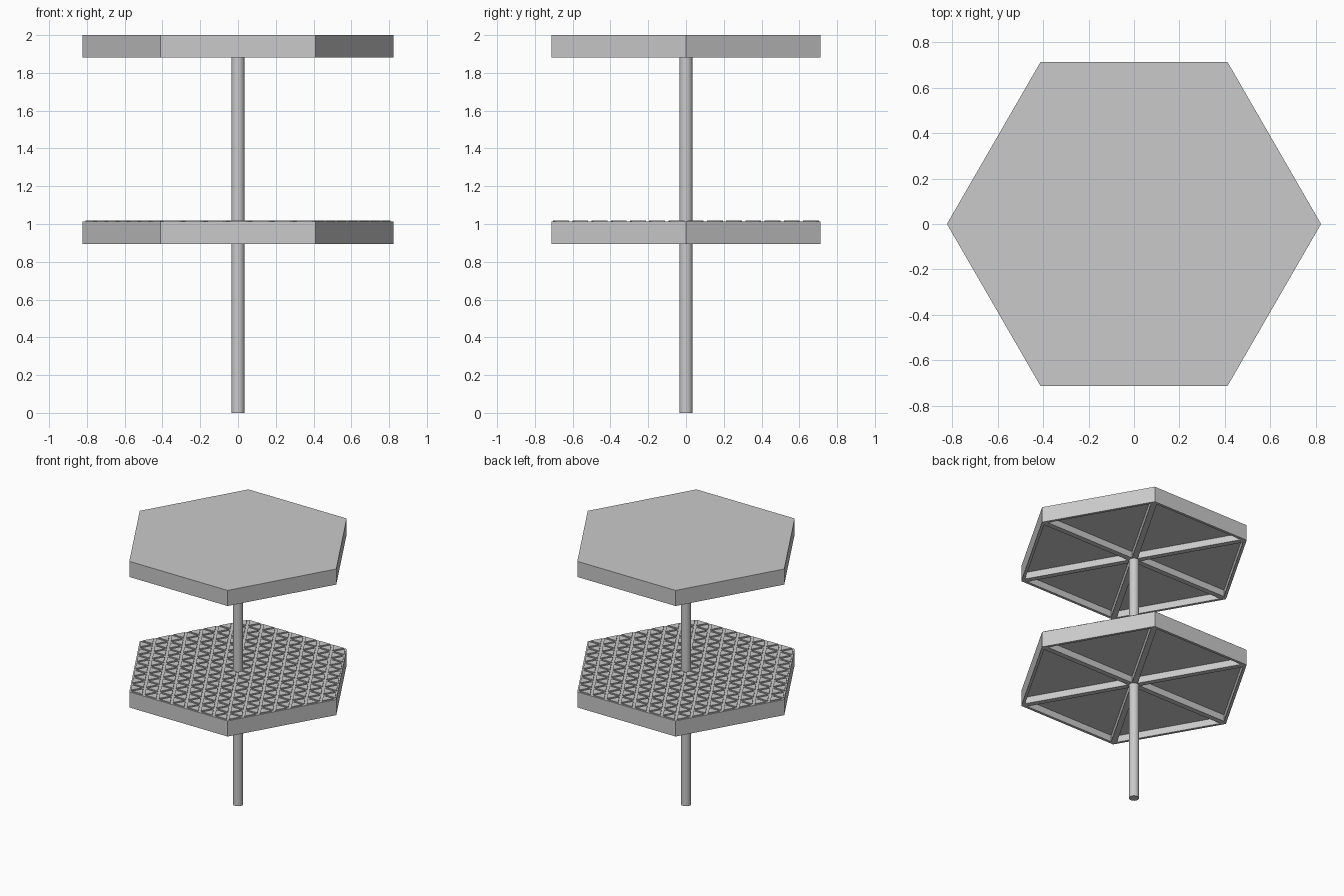
import bpy, bmesh, math
from mathutils import Vector

RADIUS = 0.823       # centre to corner of each hexagonal deck
THICK = 0.118
RECESS = 0.05        # depth of the pockets between the ribs
RIB = 0.02           # rim width, and half the rib width
CELLS = 7            # triangular tiles along one hexagon side
LOWER_Z, UPPER_Z = 0.894, 1.882

if "Cube" in bpy.data.objects:
    bpy.data.objects.remove(bpy.data.objects["Cube"], do_unlink=True)

grey = bpy.data.materials.new("light_grey")
grey.use_nodes = True
colour = (0.59, 0.59, 0.59, 1)
grey.diffuse_color = colour
grey.node_tree.nodes["Principled BSDF"].inputs["Base Color"].default_value = colour


def make_object(name, bm):
    bmesh.ops.recalc_face_normals(bm, faces=bm.faces)
    mesh = bpy.data.meshes.new(name)
    bm.to_mesh(mesh)
    bm.free()
    mesh.materials.append(grey)
    obj = bpy.data.objects.new(name, mesh)
    bpy.context.collection.objects.link(obj)
    return obj


def make_deck(name, z):
    """Hexagonal slab with a rim and six ribs underneath."""
    bm = bmesh.new()
    corners = [(RADIUS * math.cos(math.radians(60 * i)),
                RADIUS * math.sin(math.radians(60 * i))) for i in range(6)]
    low = [bm.verts.new((x, y, z)) for x, y in corners]
    top = [bm.verts.new((x, y, z + THICK)) for x, y in corners]
    hub = bm.verts.new((0, 0, z))
    bm.faces.new(top)
    panels = []
    for i in range(6):
        j = (i + 1) % 6
        bm.faces.new((low[i], low[j], top[j], top[i]))
        panels.append(bm.faces.new((hub, low[j], low[i])))
    bm.normal_update()
    # Pockets between the ribs
    bmesh.ops.inset_individual(bm, faces=panels, thickness=RIB, use_even_offset=True)
    pockets = bmesh.ops.extrude_discrete_faces(bm, faces=panels)["faces"]
    verts = list({v for f in pockets for v in f.verts})
    bmesh.ops.translate(bm, verts=verts, vec=(0, 0, RECESS))
    return make_object(name, bm)


def make_tiles(name, z, height, gap):
    """Raised triangular tiles covering a deck."""
    bm = bmesh.new()
    side = RADIUS / CELLS
    a = Vector((side, 0, 0))
    b = Vector((side / 2, side * math.sqrt(3) / 2, 0))
    scale = 1 - gap / (side / (2 * math.sqrt(3)))
    for i in range(-CELLS, CELLS):
        for j in range(-CELLS, CELLS):
            for cell in (((i, j), (i + 1, j), (i, j + 1)),
                         ((i + 1, j), (i + 1, j + 1), (i, j + 1))):
                u = sum(p[0] for p in cell) / 3
                v = sum(p[1] for p in cell) / 3
                if max(abs(u), abs(v), abs(u + v)) > CELLS:
                    continue
                mid = a * u + b * v
                points = [mid + (a * p + b * q - mid) * scale for p, q in cell]
                low = [bm.verts.new(p + Vector((0, 0, z))) for p in points]
                top = [bm.verts.new(p + Vector((0, 0, z + height))) for p in points]
                bm.faces.new(top)
                bm.faces.new(low[::-1])
                for k in range(3):
                    n = (k + 1) % 3
                    bm.faces.new((low[k], low[n], top[n], top[k]))
    return make_object(name, bm)


# Decks and floor tiles
make_deck("lower_deck", LOWER_Z)
make_deck("upper_deck", UPPER_Z)
make_tiles("floor_tiles", LOWER_Z + THICK, 0.007, 0.009)

# Central pole, ending inside the upper deck
pole_height = UPPER_Z + RECESS + 0.01
bpy.ops.mesh.primitive_cylinder_add(vertices=24, radius=0.035, depth=pole_height,
                                    location=(0, 0, pole_height / 2))
pole = bpy.context.object
pole.name = "central_pole"
pole.data.materials.append(grey)
bpy.ops.object.shade_smooth_by_angle()
